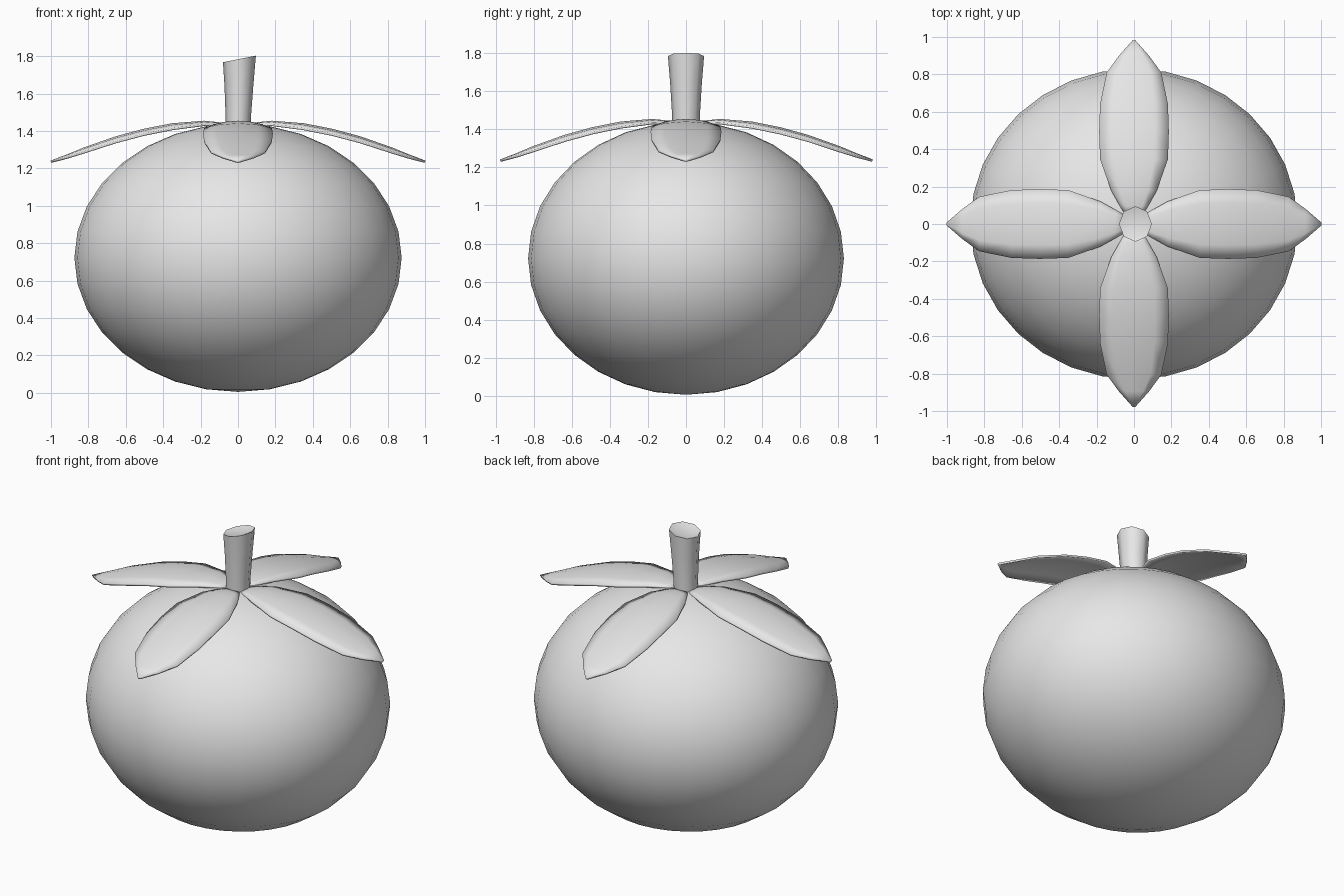
import bpy, bmesh, math
from mathutils import Matrix, Vector

cube = bpy.data.objects.get("Cube")
if cube:
    bpy.data.objects.remove(cube, do_unlink=True)

grey = bpy.data.materials.new("plain grey")
grey.use_nodes = True
grey.diffuse_color = (0.8, 0.8, 0.8, 1)
grey.node_tree.nodes["Principled BSDF"].inputs["Base Color"].default_value = (0.8, 0.8, 0.8, 1)


def finish(bm, name, angle=None):
    """Turn a bmesh into a smooth shaded object."""
    bmesh.ops.recalc_face_normals(bm, faces=bm.faces)
    mesh = bpy.data.meshes.new(name)
    bm.to_mesh(mesh)
    bm.free()
    mesh.materials.append(grey)
    obj = bpy.data.objects.new(name, mesh)
    bpy.context.collection.objects.link(obj)
    bpy.ops.object.select_all(action='DESELECT')
    obj.select_set(True)
    bpy.context.view_layer.objects.active = obj
    if angle:
        bpy.ops.object.shade_smooth_by_angle(angle=math.radians(angle))
    else:
        bpy.ops.object.shade_smooth()
    return obj


# Fruit body: a squashed sphere
bm = bmesh.new()
bmesh.ops.create_uvsphere(bm, u_segments=32, v_segments=16, radius=1)
bmesh.ops.scale(bm, vec=(0.875, 0.83, 0.717), verts=bm.verts)
bmesh.ops.translate(bm, vec=(0, 0, 0.722), verts=bm.verts)
finish(bm, "fruit_body")

# Leaves: distance from stem, half width, height of the edge
LEAF = [(0.04, 0.04, 1.425), (0.10, 0.075, 1.43), (0.18, 0.12, 1.432),
        (0.35, 0.18, 1.41), (0.50, 0.185, 1.38), (0.65, 0.18, 1.34),
        (0.82, 0.145, 1.285), (0.91, 0.08, 1.257), (0.995, 0.006, 1.235)]
ACROSS = (-1, -0.6, 0, 0.6, 1)


def leaf(name, turn, length):
    bm = bmesh.new()
    rows = []
    for dist, half, height in LEAF:
        arch = 0.14 * half
        rows.append([bm.verts.new((dist * length, half * t, height + arch * (1 - t * t)))
                     for t in ACROSS])
    for a, b in zip(rows, rows[1:]):
        for i in range(len(ACROSS) - 1):
            bm.faces.new((a[i], b[i], b[i + 1], a[i + 1]))
    bmesh.ops.rotate(bm, matrix=Matrix.Rotation(math.radians(turn), 3, 'Z'), verts=bm.verts)
    obj = finish(bm, name, 50)
    thick = obj.modifiers.new("thickness", 'SOLIDIFY')
    thick.thickness = 0.012
    thick.offset = 0


for name, turn, length in (("left_leaf", 0, 1.005), ("back_leaf", 90, 0.985),
                           ("right_leaf", 180, 1.005), ("front_leaf", 270, 0.98)):
    leaf(name, turn, length)

# Stem: flared column with a slanted, slightly dished top
SIDES = 8
bm = bmesh.new()
rings = []
for radius, height, slant in ((0.066, 1.38, 0), (0.068, 1.48, 0), (0.077, 1.64, 0),
                              (0.088, 1.785, 0.2), (0.055, 1.775, 0.2)):
    ring = []
    for i in range(SIDES):
        a = math.tau * i / SIDES
        x, y = radius * math.cos(a), radius * 1.08 * math.sin(a)
        ring.append(bm.verts.new((x + 0.02 * (height - 1.4), y, height + slant * x)))
    rings.append(ring)
for a, b in zip(rings, rings[1:]):
    for i in range(SIDES):
        j = (i + 1) % SIDES
        bm.faces.new((a[i], a[j], b[j], b[i]))
bm.faces.new(rings[0][::-1])
bm.faces.new(rings[-1])
finish(bm, "stem", 60)
